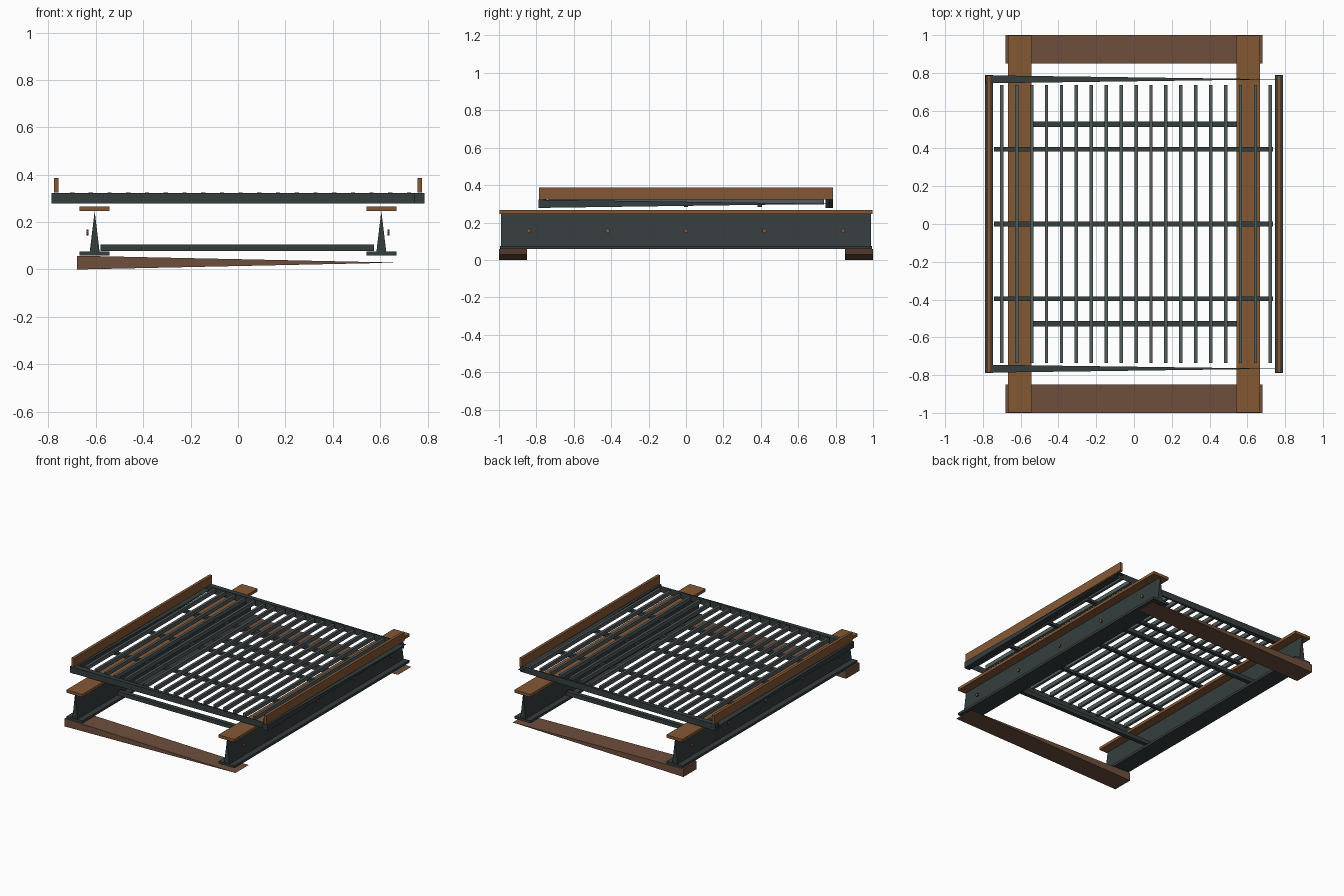
import bpy, bmesh, math
from mathutils import Matrix

if "Cube" in bpy.data.objects:
    bpy.data.objects.remove(bpy.data.objects["Cube"])


def material(name, rgb):
    m = bpy.data.materials.new(name)
    m.diffuse_color = (*rgb, 1)
    m.use_nodes = True
    m.node_tree.nodes["Principled BSDF"].inputs["Base Color"].default_value = m.diffuse_color
    return m


STEEL = material("dark steel", (0.036, 0.047, 0.048))
SLAT = material("grey steel", (0.085, 0.105, 0.105))
RUST = material("rust brown", (0.235, 0.098, 0.036))
TIMBER = material("old timber", (0.158, 0.078, 0.046))


def finish(name, bm, mat):
    bmesh.ops.recalc_face_normals(bm, faces=bm.faces)
    me = bpy.data.meshes.new(name)
    bm.to_mesh(me)
    bm.free()
    me.materials.append(mat)
    ob = bpy.data.objects.new(name, me)
    bpy.context.collection.objects.link(ob)
    return ob


def box(name, xr, yr, zr, mat, taper=None):
    """Box from ranges; taper=(end_axis, squeezed_axis) pinches the + end to an edge."""
    bm = bmesh.new()
    bmesh.ops.create_cube(bm, size=1)
    ranges = (xr, yr, zr)
    for v in bm.verts:
        if taper and v.co[taper[0]] > 0:
            v.co[taper[1]] = 0
        for i, (a, b) in enumerate(ranges):
            v.co[i] = (a + b) / 2 + v.co[i] * (b - a)
    bmesh.ops.remove_doubles(bm, verts=bm.verts, dist=1e-5)
    return finish(name, bm, mat)


# timber sleepers, pinched towards +x
for n, y in (("front", -0.925), ("back", 0.925)):
    box(n + "_sleeper", (-0.68, 0.68), (y - 0.075, y + 0.075), (0, 0.058), TIMBER, (0, 2))

for n, s in (("left", -1), ("right", 1)):
    # long I-beams with webs narrowing to the top
    x = s * 0.605
    box(n + "_beam_foot", (x - 0.063, x + 0.063), (-0.995, 0.995), (0.058, 0.075), STEEL)
    box(n + "_beam_web", (x - 0.022, x + 0.022), (-0.99, 0.99), (0.065, 0.247), STEEL, (2, 0))
    box(n + "_beam_cap", (x - 0.063, x + 0.063), (-0.998, 0.998), (0.246, 0.266), RUST)
    # bolts beside the web
    for i in range(5):
        bm = bmesh.new()
        bmesh.ops.create_cone(bm, cap_ends=True, segments=8, radius1=0.012, radius2=0.012,
                              depth=0.009,
                              matrix=Matrix.Translation((s * 0.636, (i - 2) * 0.42, 0.156))
                              @ Matrix.Rotation(math.pi / 2, 4, 'Y'))
        finish(f"{n}_bolt_{i + 1}", bm, RUST)
    # deck side rail and upright guard plate
    x = s * 0.767
    box(n + "_deck_rail", (x - 0.021, x + 0.021), (-0.788, 0.788), (0.278, 0.322), STEEL, (1, 2))
    box(n + "_guard", (x - 0.01, x + 0.01), (-0.787, 0.787), (0.324, 0.387), RUST)

# deck end rails, pinched towards +x
for n, y in (("front", -0.766), ("back", 0.766)):
    box(n + "_deck_rail", (-0.785, 0.785), (y - 0.021, y + 0.021), (0.278, 0.322), STEEL, (0, 1))

# ties between the beams
for n, y in (("front", -0.528), ("back", 0.528)):
    box(n + "_beam_tie", (-0.58, 0.575), (y - 0.015, y + 0.015), (0.077, 0.106), STEEL)

# deck cross bars and slats
for i in range(3):
    y = (i - 1) * 0.395
    box(f"cross_bar_{i + 1}", (-0.74, 0.735), (y - 0.012, y + 0.012), (0.283, 0.302), STEEL)
for i in range(19):
    x = -0.70 + i * 0.079
    box(f"slat_{i + 1}", (x - 0.009, x + 0.009), (-0.735, 0.737), (0.297, 0.325), SLAT)
